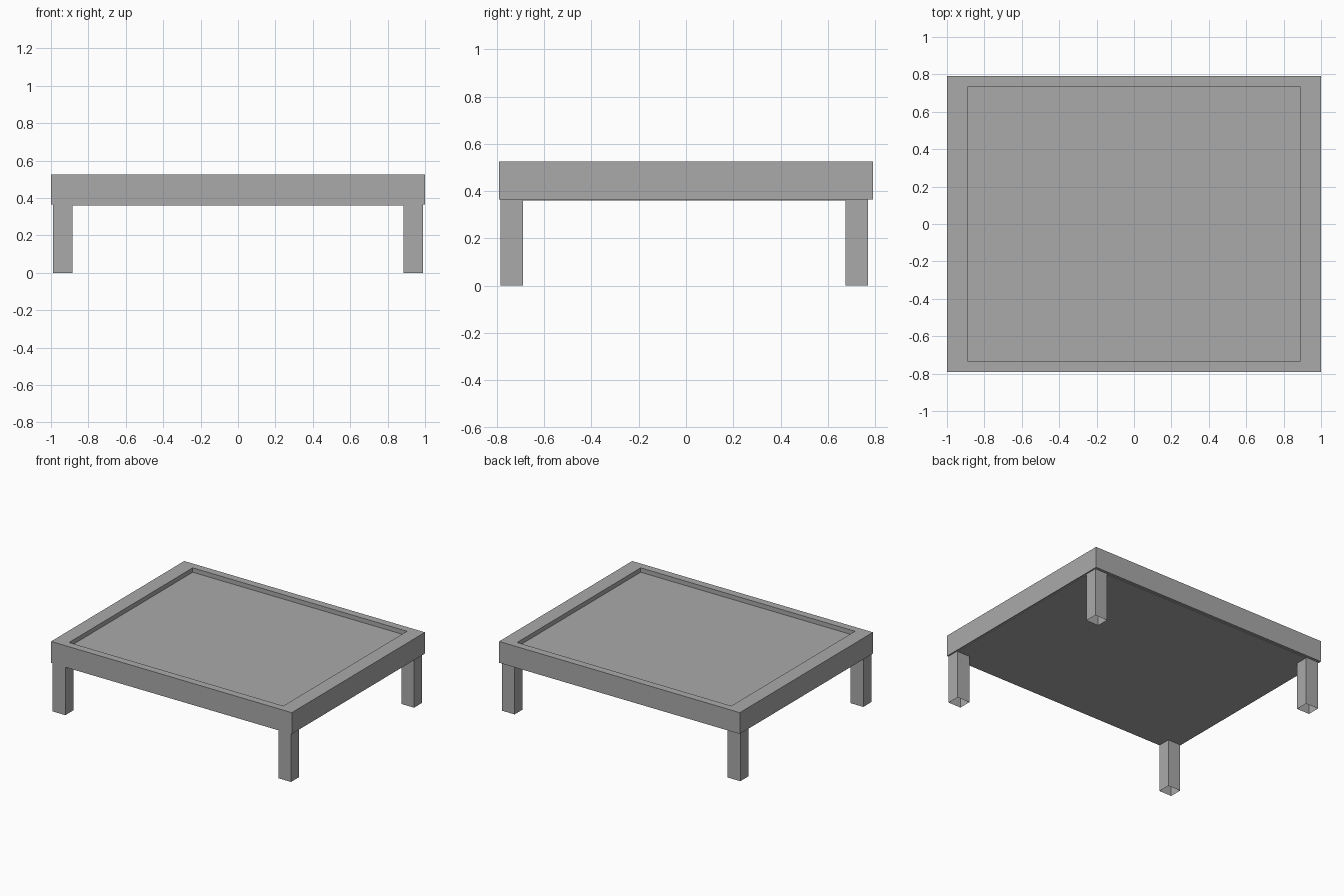
import bpy, bmesh

cube = bpy.data.objects.get("Cube")
if cube:
    bpy.data.objects.remove(cube, do_unlink=True)

grey = bpy.data.materials.new("plain grey")
grey.use_nodes = True
colour = (0.4, 0.4, 0.4, 1)
grey.diffuse_color = colour
grey.node_tree.nodes["Principled BSDF"].inputs["Base Color"].default_value = colour


def finish(name, bm):
    mesh = bpy.data.meshes.new(name)
    bm.to_mesh(mesh)
    bm.free()
    mesh.materials.append(grey)
    obj = bpy.data.objects.new(name, mesh)
    bpy.context.collection.objects.link(obj)
    return obj


def box(x, y, z):
    """Box mesh between the given pairs of limits."""
    bm = bmesh.new()
    bmesh.ops.create_cube(bm, size=1)
    for v in bm.verts:
        v.co = [lim[1] if c > 0 else lim[0] for c, lim in zip(v.co, (x, y, z))]
    bm.normal_update()
    return bm


def face_towards(bm, z):
    return next(f for f in bm.faces if f.normal.z * z > 0.9)


# Table top: a slab with a shallow tray sunk into it
TOP, BOTTOM, SINK = 0.525, 0.365, 0.033
bm = box((-1, 1), (-0.79, 0.79), (BOTTOM, TOP))
tray = face_towards(bm, 1)
bmesh.ops.inset_region(bm, faces=[tray], thickness=0.08)
for v in tray.verts:
    v.co.x = 0.89 if v.co.x > 0 else -0.89
tray = bmesh.ops.extrude_discrete_faces(bm, faces=[tray])["faces"][0]
bmesh.ops.translate(bm, verts=tray.verts, vec=(0, 0, -SINK))
finish("table_top", bm)

# Thin plate under the top, joining the legs
PLATE = 0.36
finish("under_plate", box((-0.99, 0.99), (-0.785, 0.77), (PLATE, BOTTOM)))

# Four square legs, hollow and open at the foot
for end, y in (("front", (-0.785, -0.69)), ("back", (0.675, 0.77))):
    for side, x in (("left", (0.885, 0.99)), ("right", (-0.99, -0.885))):
        bm = box(x, y, (0, PLATE))
        bmesh.ops.delete(bm, geom=[face_towards(bm, -1)], context="FACES_ONLY")
        finish(f"{end}_{side}_leg", bm)
